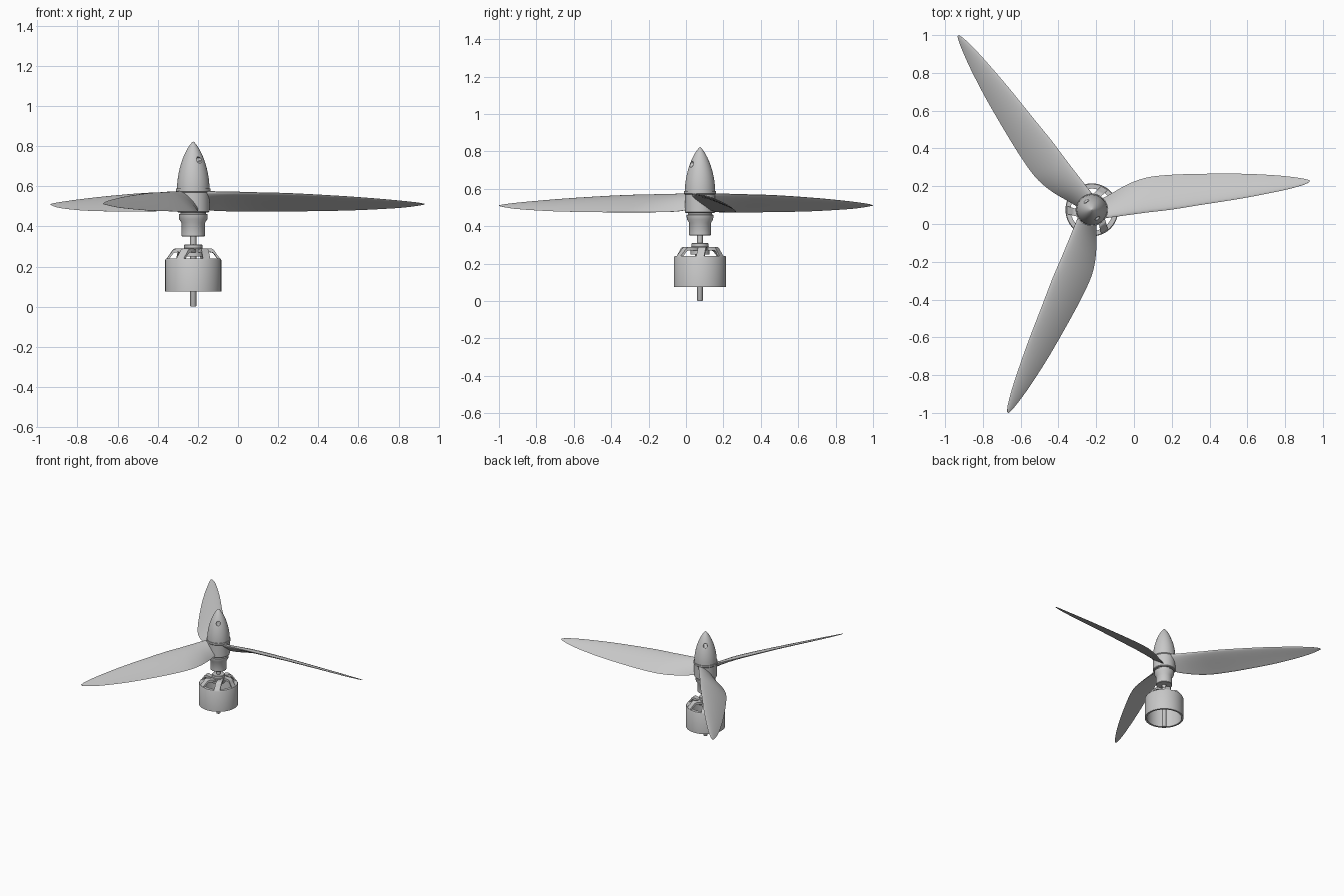
import bpy, bmesh, math
from math import sin, cos, pi
from mathutils import Vector, Matrix

cube = bpy.data.objects.get("Cube")
if cube:
    bpy.data.objects.remove(cube, do_unlink=True)

CENTRE = Vector((-0.223, 0.075, 0))

grey = bpy.data.materials.new("plain_grey")
grey.use_nodes = True
colour = (0.58, 0.58, 0.58, 1)
grey.diffuse_color = colour
grey.node_tree.nodes["Principled BSDF"].inputs["Base Color"].default_value = colour


def finish(name, bm, angle=35):
    """Turn a bmesh into a smooth-shaded object on the rotor axis."""
    bmesh.ops.remove_doubles(bm, verts=bm.verts, dist=1e-5)
    bmesh.ops.recalc_face_normals(bm, faces=bm.faces)
    mesh = bpy.data.meshes.new(name)
    bm.to_mesh(mesh)
    bm.free()
    mesh.materials.append(grey)
    obj = bpy.data.objects.new(name, mesh)
    obj.location = CENTRE
    bpy.context.collection.objects.link(obj)
    bpy.ops.object.select_all(action="DESELECT")
    obj.select_set(True)
    bpy.context.view_layer.objects.active = obj
    bpy.ops.object.shade_smooth_by_angle(angle=math.radians(angle))
    return obj


def lathe(name, profile, steps=64, closed=False):
    """Spin (radius, height) points around the rotor axis."""
    bm = bmesh.new()
    pts = profile + profile[:1] if closed else profile
    verts = [bm.verts.new((r, 0, z)) for r, z in pts]
    edges = [bm.edges.new(pair) for pair in zip(verts, verts[1:])]
    bmesh.ops.spin(bm, geom=verts + edges, cent=(0, 0, 0), axis=(0, 0, 1),
                   angle=2 * pi, steps=steps)
    return finish(name, bm)


def loft(bm, rings):
    """Skin a list of equal closed rings and cap both ends."""
    rows = [[bm.verts.new(p) for p in ring] for ring in rings]
    n = len(rows[0])
    for a, b in zip(rows, rows[1:]):
        for i in range(n):
            j = (i + 1) % n
            bm.faces.new((a[i], a[j], b[j], b[i]))
    bm.faces.new(rows[0])
    bm.faces.new(rows[-1])


def smooth_rows(rows, steps):
    """Catmull-Rom interpolation of rows of numbers."""
    rows = [Vector(r) for r in rows]
    out = []
    for i in range(len(rows) - 1):
        p0, p1 = rows[max(i - 1, 0)], rows[i]
        p2, p3 = rows[i + 1], rows[min(i + 2, len(rows) - 1)]
        for k in range(steps):
            t = k / steps
            out.append(0.5 * (2 * p1 + (p2 - p0) * t
                              + (2 * p0 - 5 * p1 + 4 * p2 - p3) * t * t
                              + (3 * p1 - p0 - 3 * p2 + p3) * t ** 3))
    return out + [rows[-1]]


# Motor can: open below, with an inward lip above
lathe("motor_can", [(.14, .075), (.14, .232), (.136, .24), (.112, .24),
                    (.112, .228), (.126, .228), (.126, .075)], closed=True)

# Motor top: curved spokes bending down onto the can
SPOKES = 6
bm = bmesh.new()
path = [(.025, .288, .50), (.06, .288, .32), (.097, .288, .12),
        (.116, .265, .05), (.136, .238, 0)]
for s in range(SPOKES):
    rings = []
    for r, z, swirl in smooth_rows(path, 3):
        a = pi + 2 * pi * s / SPOKES + swirl
        half = min(.5, .021 / r)
        rings.append([(r * cos(a + d), r * sin(a + d), z + h)
                      for d, h in ((-half, 0), (half, 0), (half, -.018), (-half, -.018))])
    loft(bm, rings)
finish("motor_spokes", bm)

lathe("motor_collar", [(0, .25), (.05, .25), (.05, .29), (.045, .292),
                       (.045, .308), (.042, .311), (0, .311)])
lathe("motor_shaft", [(0, 0), (.013, 0), (.015, .003), (.015, .37), (0, .37)], 32)

# Hub: clamp sleeve, flared flange and blade carrier
lathe("hub_sleeve", [(0, .35), (.055, .35), (.058, .353), (.058, .418),
                     (.070, .436), (.072, .46), (.064, .463), (.064, .475), (0, .475)])
lathe("blade_carrier", [(0, .47), (.076, .47), (.081, .475), (.081, .57),
                        (.086, .575), (.086, .588), (0, .588)])

# Spinner nose with a cross-drilled tightening hole
BASE, TIP, RADIUS = .585, .823, .081
nose = [(0, BASE), (RADIUS, BASE)]
for k in range(1, 19):
    a = (pi / 2) * k / 18
    t = sin(a)
    nose.append((RADIUS * (1 - t ** 1.9) ** .78 if k < 18 else 0, BASE + (TIP - BASE) * t))
spinner = lathe("spinner", nose)
bm = bmesh.new()
turn = Matrix.Rotation(math.radians(-57), 4, "Z") @ Matrix.Rotation(pi / 2, 4, "Y")
bmesh.ops.create_cone(bm, cap_ends=True, segments=32, radius1=.015, radius2=.015, depth=.3,
                      matrix=Matrix.Translation((0, 0, .73)) @ turn)
cutter = finish("hole_cutter", bm)
cutter.hide_render = True
mod = spinner.modifiers.new("hole", "BOOLEAN")
mod.operation, mod.object, mod.solver = "DIFFERENCE", cutter, "EXACT"
bpy.context.view_layer.objects.active = spinner
bpy.ops.object.modifier_apply(modifier=mod.name)
bpy.data.objects.remove(cutter, do_unlink=True)

# Blades: reach, leading y, trailing y, leading z, trailing z, thickness
stations = [
    (.03, -.047, .045, .574, .490, .028),
    (.10, -.040, .084, .573, .478, .028),
    (.175, -.03, .127, .571, .475, .027),
    (.24, -.021, .155, .570, .474, .026),
    (.31, -.012, .174, .568, .474, .024),
    (.42, .001, .185, .566, .474, .022),
    (.57, .025, .190, .560, .475, .019),
    (.78, .058, .191, .548, .479, .015),
    (.95, .090, .184, .535, .487, .012),
    (1.05, .112, .175, .526, .494, .009),
    (1.12, .132, .165, .518, .503, .006),
    (1.152, .147, .157, .512, .509, .003)]
SIDE = 12


def blade_section(x, y0, y1, z0, z1, thick):
    """Aerofoil ring from trailing edge over the top and back below."""
    lead, trail = Vector((x, y0, z0)), Vector((x, y1, z1))
    chord = trail - lead
    up = Vector((0, -chord.z, chord.y)).normalized()
    ring = []
    for k in range(2 * SIDE):
        c = (1 + cos(pi * k / SIDE)) / 2
        h = 1.3 * thick * (math.sqrt(c) * (1 - c) + .04 * c)
        camber = .03 * chord.length * 4 * c * (1 - c)
        sign = 1 if k < SIDE else -1
        ring.append(lead + chord * c + up * (sign * h + camber))
    return ring


for number in range(3):
    bm = bmesh.new()
    loft(bm, [blade_section(*row) for row in smooth_rows(stations, 4)])
    bm.transform(Matrix.Rotation(2 * pi * number / 3, 4, "Z"))
    finish(f"blade_{number + 1}", bm, 50)
